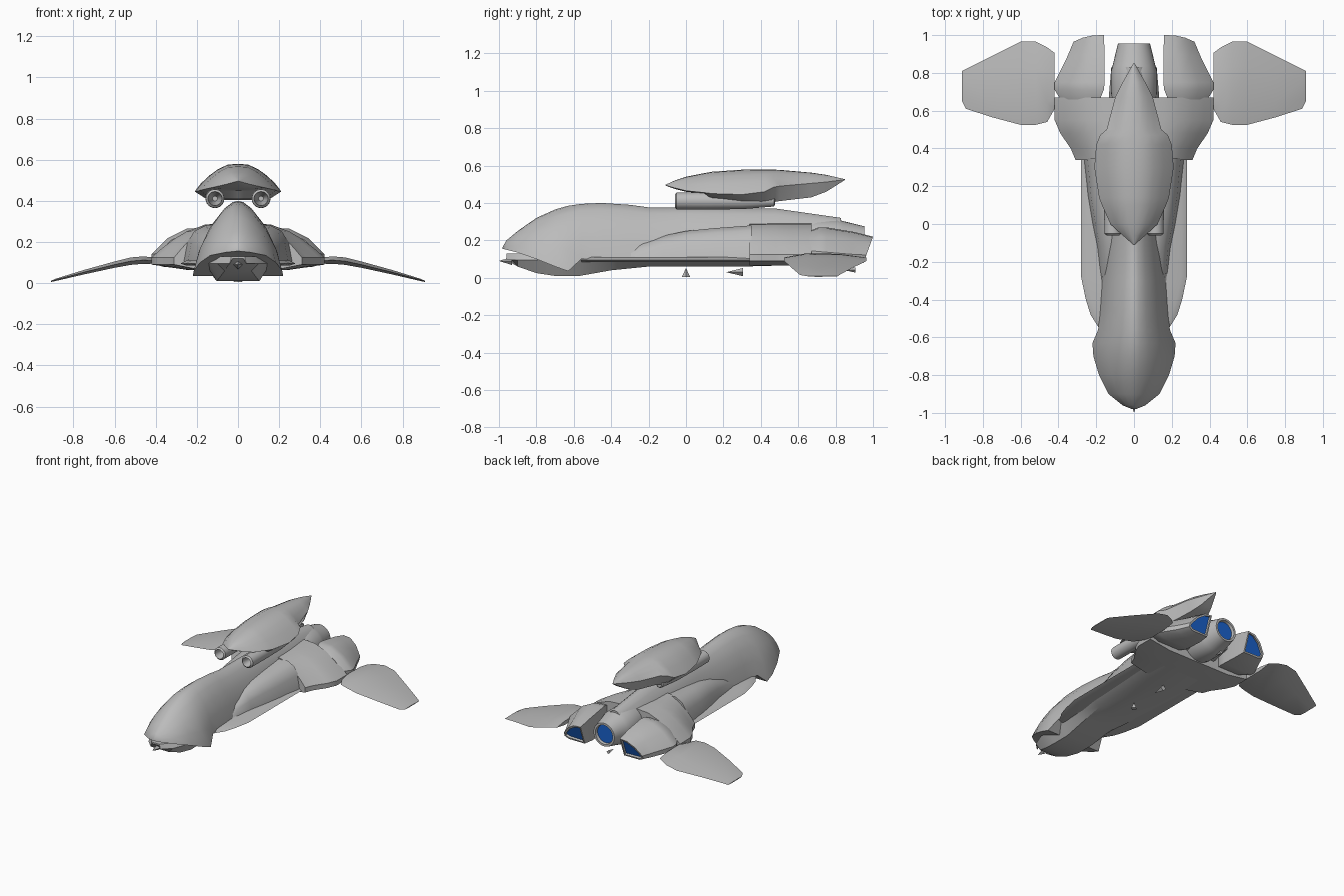
import bpy, bmesh, math

if "Cube" in bpy.data.objects:
    bpy.data.objects.remove(bpy.data.objects["Cube"])


def material(name, colour):
    mat = bpy.data.materials.new(name)
    mat.use_nodes = True
    mat.diffuse_color = colour
    mat.node_tree.nodes["Principled BSDF"].inputs["Base Color"].default_value = colour
    return mat


hull_grey = material("hull grey", (0.5, 0.5, 0.5, 1))
glow_blue = material("exhaust blue", (0.01, 0.12, 0.6, 1))


def finish(name, bm, angle=35):
    bmesh.ops.recalc_face_normals(bm, faces=bm.faces)
    mesh = bpy.data.meshes.new(name)
    bm.to_mesh(mesh)
    bm.free()
    obj = bpy.data.objects.new(name, mesh)
    bpy.context.collection.objects.link(obj)
    mesh.materials.append(hull_grey)
    mesh.materials.append(glow_blue)
    bpy.ops.object.select_all(action="DESELECT")
    obj.select_set(True)
    bpy.context.view_layer.objects.active = obj
    bpy.ops.object.shade_smooth_by_angle(angle=math.radians(angle))
    return obj


def loft(name, rings, glow=False, angle=35):
    """Skin closed rings of points, cap both ends, optionally inset a lit exhaust."""
    bm = bmesh.new()
    loops = [[bm.verts.new(p) for p in ring] for ring in rings]
    for a, b in zip(loops, loops[1:]):
        for i in range(len(a)):
            j = (i + 1) % len(a)
            bm.faces.new((a[i], a[j], b[j], b[i]))
    bm.faces.new(loops[0][::-1])
    rear = bm.faces.new(loops[-1])
    if glow:
        bmesh.ops.recalc_face_normals(bm, faces=bm.faces)
        bmesh.ops.inset_region(bm, faces=[rear], thickness=0.014)
        bmesh.ops.inset_region(bm, faces=[rear], thickness=0.001, depth=-0.015)
        rear.material_index = 1
    return finish(name, bm, angle)


def mirrored_ring(y, half):
    """Close a half outline, listed from top centre to bottom centre."""
    return [(x, y, z) for x, z in half] + [(-x, y, z) for x, z in half[::-1] if x > 0]


def lathe(name, profile, x, z, lit=None, steps=24):
    """Revolve (radius, y) pairs about the lengthwise axis; lit = index of blue band."""
    bm = bmesh.new()
    loops = []
    for r, y in profile:
        turn = [2 * math.pi * i / steps for i in range(steps)]
        loops.append([bm.verts.new((x + r * math.cos(t), y, z + r * math.sin(t))) for t in turn])
    for a, b in zip(loops, loops[1:]):
        for i in range(steps):
            j = (i + 1) % steps
            bm.faces.new((a[i], a[j], b[j], b[i]))
    bm.faces.new(loops[0][::-1])
    end = bm.faces.new(loops[-1])
    if lit:
        end.material_index = 1
    return finish(name, bm)


# Main hooded fuselage: y, half width, top, lower edge
hood_shape = [(0, 1), (.14, .98), (.36, .88), (.64, .65), (.86, .35), (1, 0), (0, 0)]
hood = [(-.98, .01, .165, .155), (-.96, .06, .2, .15), (-.9, .135, .25, .135),
        (-.8, .185, .32, .1), (-.7, .215, .365, .06), (-.63, .22, .385, .035),
        (-.56, .19, .395, .1), (-.45, .18, .4, .1), (-.3, .17, .39, .1),
        (-.19, .16, .375, .1), (0, .15, .375, .1), (.48, .15, .37, .1), (.83, .12, .32, .14)]
loft("fuselage_hood", [mirrored_ring(y, [(u * w, low + v * (top - low)) for u, v in hood_shape])
                       for y, w, top, low in hood])

# Belly: y, half width, underside height
belly = [(-.96, .04, .12), (-.9, .1, .06), (-.8, .14, .025), (-.7, .16, .01), (-.57, .16, .01),
         (-.4, .17, .04), (-.2, .2, .06), (.3, .23, .06), (.67, .23, .07)]
loft("belly", [mirrored_ring(y, [(0, .13), (w * .8, .13), (w, .095), (w * .65, low), (0, low)])
               for y, w, low in belly])

# Thin skirt plate along both flanks
loft("side_skirt", [mirrored_ring(y, [(0, .11), (w - .03, .11), (w, .095), (w - .03, .085), (0, .085)])
                    for y, w in [(-.56, .18), (-.48, .23), (-.4, .255), (-.28, .28), (.35, .28)]])

# Flank fairings swelling towards the wing roots: y, half width, top
bulge_shape = [(0, 1), (.6, 1), (.8, .85), (.93, .55), (1, 0), (0, 0)]
loft("flank_fairing", [mirrored_ring(y, [(u * w, .1 + v * (top - .1)) for u, v in bulge_shape])
                       for y, w, top in [(-.38, .16, .105), (-.25, .18, .19), (-.12, .195, .225),
                                         (0, .22, .25), (.15, .245, .265), (.35, .265, .28)]])

# Wing shoulders: y, half width
shoulder_shape = [(0, .295), (.38, .285), (.6, .25), (.74, .215), (.88, .17), (1, .125),
                  (1, .09), (.6, .065), (0, .065)]
loft("wing_shoulder", [mirrored_ring(y, [(u * w, z) for u, z in shoulder_shape])
                       for y, w in [(.34, .31), (.4, .335), (.48, .39), (.55, .42), (.67, .42)]])

# Rear pods: y, inner x, outer x, top, bottom, backward slant of the end
pod_shape = [(0, 1), (.35, .97), (.7, .72), (1, .3), (1, .12), (.8, 0), (0, 0)]
pod = [(.66, .18, .39, .25, .1, 0), (.71, .16, .42, .27, .085, 0), (.75, .155, .42, .27, .08, 0),
       (.9, .155, .355, .245, .075, .15), (1, .16, .32, .22, .08, .36)]

# Outer wings: x, leading y, trailing y, mid height, thickness
wing_shape = [(0, 0), (.25, .45), (.7, .4), (1, 0), (.7, -.4), (.25, -.45)]
wing = [(.42, .61, .905, .11, .035), (.46, .54, .935, .112, .04), (.52, .525, .965, .107, .04),
        (.6, .525, .965, .09, .034), (.75, .565, .89, .053, .024),
        (.89, .61, .82, .015, .012), (.91, .65, .81, .008, .006)]

for side, label in ((1, "left"), (-1, "right")):
    loft(label + "_rear_pod",
         [[(side * (a + u * (b - a)), y - slant * (1 - v) * (top - low), low + v * (top - low))
           for u, v in pod_shape] for y, a, b, top, low, slant in pod], glow=True)
    loft(label + "_outer_wing",
         [[(side * x, front + u * (back - front), z + v * thick) for u, v in wing_shape]
          for x, front, back, z, thick in wing])
    # Intake tube slung under the upper pod
    lathe(label + "_intake_tube", [(.012, .05), (.03, -.03), (.034, -.06), (.045, -.05), (.046, .1),
                                   (.044, .3), (.03, .47), (.022, .475), (.018, .44)],
          side * .112, .411)

# Central engine with lit nozzle
lathe("main_engine", [(.11, .6), (.122, .7), (.122, .81), (.113, .84), (.085, .955), (.07, .955),
                      (.066, .935)], 0, .19, lit=True, steps=32)

# Upper pod: y, half width, rim height, top, bottom
upper = [(-.11, .004, .495, .497, .493), (-.06, .06, .48, .52, .475), (0, .125, .465, .54, .46),
         (.1, .17, .455, .56, .45), (.14, .185, .45, .567, .41), (.3, .21, .445, .578, .405),
         (.42, .2, .46, .58, .405), (.47, .18, .485, .578, .405), (.5, .145, .49, .577, .41),
         (.67, .1, .505, .562, .43), (.75, .06, .512, .55, .46), (.85, .004, .525, .527, .523)]
dome_shape = [(0, 1), (.25, .97), (.5, .77), (.75, .45), (1, 0)]
loft("upper_pod", [mirrored_ring(y, [(u * w, rim + v * (top - rim)) for u, v in dome_shape]
                                 + [(w * .7, low), (0, low)])
                   for y, w, rim, top, low in upper])


# Small marker cones at the nose, under the belly and at the stern
def marker(name, tip, base, radius=.022):
    bm = bmesh.new()
    apex = bm.verts.new((0, *tip))
    ring = []
    for i in range(4):
        a, b = radius * math.cos(i * math.pi / 2), radius * math.sin(i * math.pi / 2)
        upright = tip[0] == base[0]
        ring.append(bm.verts.new((a, base[0] + (b if upright else 0), base[1] + (0 if upright else b))))
    for i in range(4):
        bm.faces.new((apex, ring[i], ring[(i + 1) % 4]))
    bm.faces.new(ring[::-1])
    finish(name, bm, 10)


marker("nose_marker", (-1, .09), (-.93, .09))
marker("belly_marker_upright", (0, .052), (0, .005))
marker("belly_marker_forward", (.215, .03), (.305, .03))
marker("stern_marker", (.84, .042), (.905, .042), .014)
